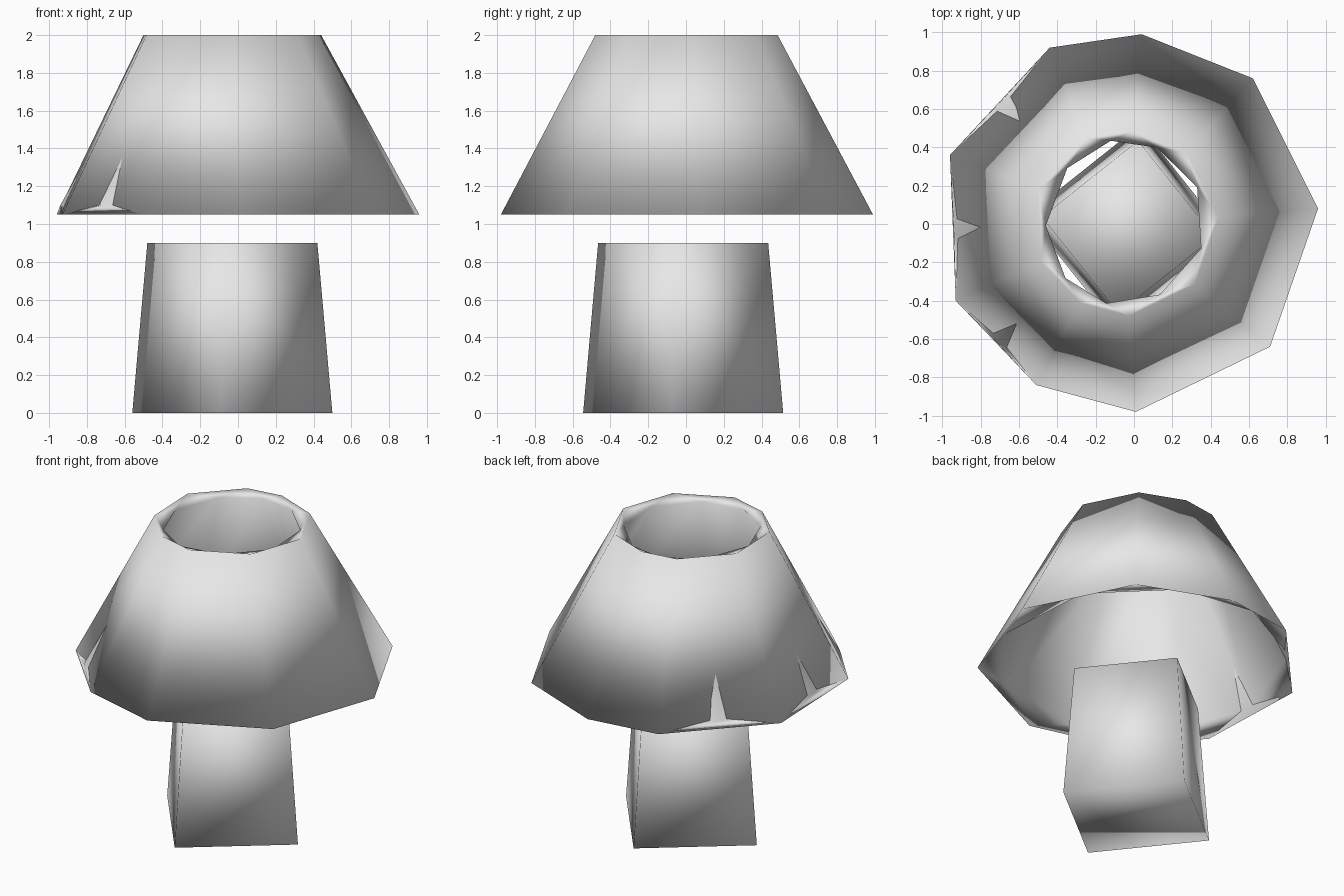
import bpy, bmesh, math
from mathutils import Matrix, Vector

cube = bpy.data.objects.get("Cube")
if cube:
    bpy.data.objects.remove(cube, do_unlink=True)

grey = bpy.data.materials.new("plain_grey")
grey.use_nodes = True
COLOUR = (0.8, 0.8, 0.8, 1)
grey.diffuse_color = COLOUR
grey.node_tree.nodes["Principled BSDF"].inputs["Base Color"].default_value = COLOUR


def finish(bm, name):
    """Turn a bmesh into a fully smooth-shaded object."""
    bmesh.ops.recalc_face_normals(bm, faces=bm.faces)
    for f in bm.faces:
        f.smooth = True
    mesh = bpy.data.meshes.new(name)
    bm.to_mesh(mesh)
    bm.free()
    mesh.materials.append(grey)
    obj = bpy.data.objects.new(name, mesh)
    bpy.context.collection.objects.link(obj)
    return obj


# Lamp base: tapered square block, turned almost onto its corner
bm = bmesh.new()
BASE_H = 0.9
place = Matrix.Translation((-0.03, -0.015, BASE_H / 2)) @ Matrix.Rotation(math.radians(-6.5), 4, 'Z')
bmesh.ops.create_cone(bm, cap_ends=True, segments=4, radius1=0.533,
                      radius2=0.453, depth=BASE_H, matrix=place)
finish(bm, "lamp_base")

# Lamp shade: uneven nine-sided cone with a thin inner lining
outline = [Vector(p) for p in (
    (-0.44, 0.92), (-0.96, 0.36), (-0.93, -0.40), (-0.51, -0.84), (0.01, -0.98),
    (0.71, -0.64), (0.96, 0.08), (0.62, 0.76), (0.04, 0.99))]
N = len(outline)
middles = [(outline[i] + outline[(i + 1) % N]) / 2 for i in range(N)]
# The lining pokes slightly through the shade on the right side
lining = [m * (0.995 if m.x < -0.6 else 0.945) for m in middles]

bm = bmesh.new()


def ring(points, z, scale=1.0, shift=0.0):
    return [bm.verts.new((p.x * scale + shift, p.y * scale, z)) for p in points]


def band(a, b):
    """Quads between two aligned rings."""
    for i in range(N):
        j = (i + 1) % N
        bm.faces.new((a[i], a[j], b[j], b[i]))


def zigzag(a, b):
    """Triangles between two rings offset by half a side."""
    for i in range(N):
        j = (i + 1) % N
        bm.faces.new((a[i], a[j], b[i]))
        bm.faces.new((a[j], b[j], b[i]))


outer_low = ring(outline, 1.05)
outer_top = ring(outline, 2.0, 0.49, -0.03)
inner_low = ring(lining, 1.1)
inner_top = ring(middles, 1.97, 0.455, -0.03)
band(outer_low, outer_top)
zigzag(outer_top, inner_top)
band(inner_top, inner_low)
zigzag(outer_low, inner_low)
finish(bm, "lamp_shade")
